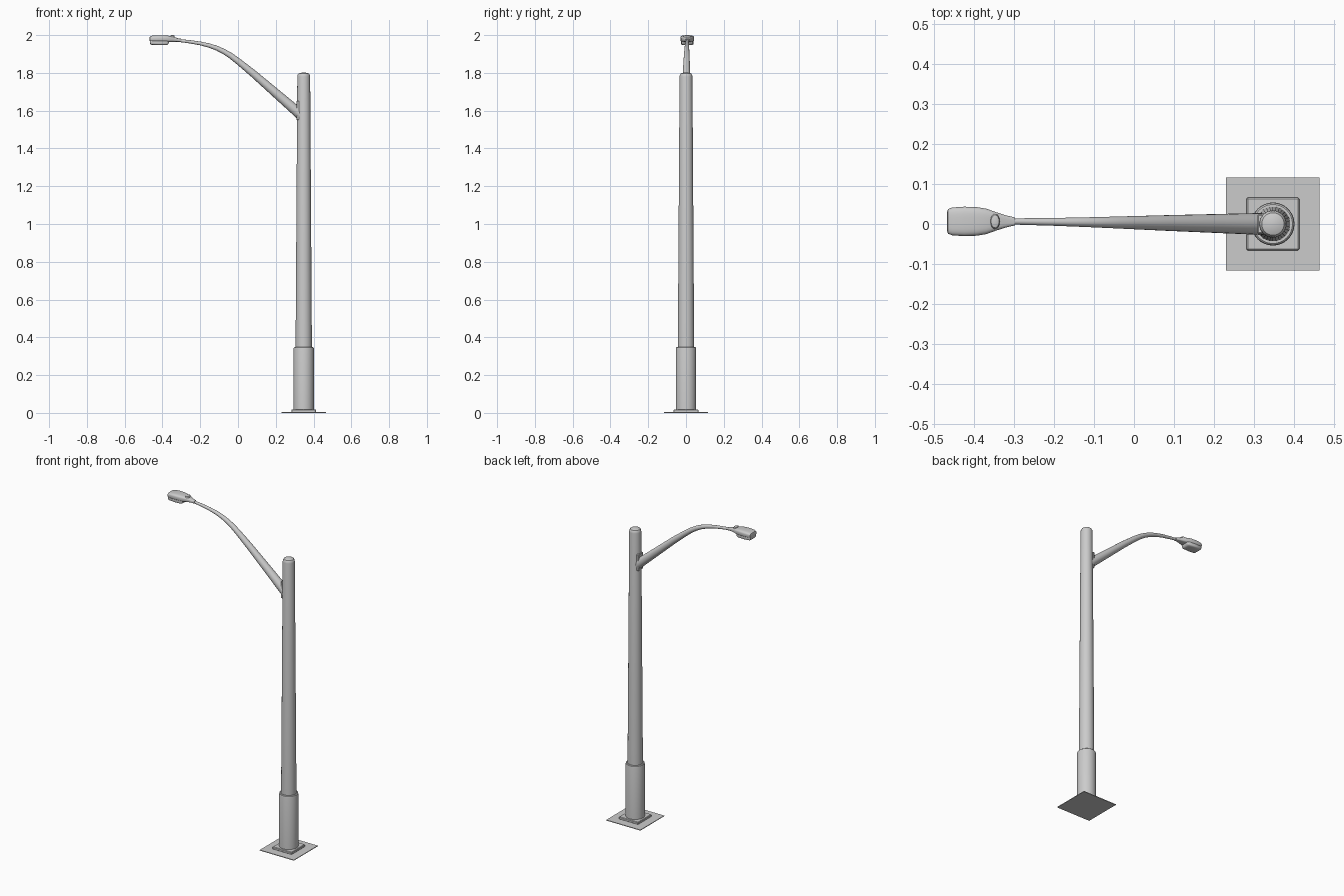
import bpy, bmesh, math
from mathutils import Vector

if "Cube" in bpy.data.objects:
    bpy.data.objects.remove(bpy.data.objects["Cube"])

PX = 0.348      # pole axis
HY = 0.0065     # lamp head centre line


def make(name, bm, smooth=True, angle=35):
    bmesh.ops.recalc_face_normals(bm, faces=bm.faces)
    me = bpy.data.meshes.new(name)
    bm.to_mesh(me)
    bm.free()
    ob = bpy.data.objects.new(name, me)
    bpy.context.collection.objects.link(ob)
    if smooth:
        bpy.ops.object.select_all(action='DESELECT')
        ob.select_set(True)
        bpy.context.view_layer.objects.active = ob
        bpy.ops.object.shade_smooth_by_angle(angle=math.radians(angle))
    return ob


def box(name, lo, hi, bevel=0):
    bm = bmesh.new()
    bmesh.ops.create_cube(bm, size=1)
    for v in bm.verts:
        v.co = Vector((lo[i] + (v.co[i] + 0.5) * (hi[i] - lo[i]) for i in range(3)))
    if bevel:
        bmesh.ops.bevel(bm, geom=bm.edges[:], offset=bevel, segments=1, affect='EDGES')
    return make(name, bm, False)


def skin(name, rings, angle=35):
    """Join a list of equal-length point rings and cap both ends."""
    bm = bmesh.new()
    vs = [[bm.verts.new(p) for p in r] for r in rings]
    n = len(vs[0])
    for a, b in zip(vs, vs[1:]):
        for i in range(n):
            bm.faces.new((a[i], a[(i + 1) % n], b[(i + 1) % n], b[i]))
    bm.faces.new(vs[0])
    bm.faces.new(vs[-1])
    return make(name, bm, True, angle)


def turned(name, profile, cx, cy, sides=32, sx=1, angle=35):
    turn = [math.tau * i / sides for i in range(sides)]
    return skin(name, [[(cx + sx * r * math.cos(t), cy + r * math.sin(t), z)
                        for t in turn] for r, z in profile], angle)


# base plates
box("ground_plate", (PX - .117, -.117, 0), (PX + .117, .117, .004))
box("foot_plate", (PX - .066, -.066, .002), (PX + .066, .066, .018), .003)

# sleeve and tapered pole with rounded cap
turned("base_sleeve", [(.054, .003), (.054, .338), (.0525, .345), (.049, .348), (.042, .348)], PX, 0)
turned("pole", [(.0435, .3), (.034, 1.78), (.0325, 1.789), (.028, 1.796),
                (.018, 1.8), (.004, 1.802)], PX, 0)

# bracket holding the arm
box("arm_bracket", (.309, -.024, 1.55), (.335, .024, 1.652), .003)

# tapered arm swept along its path: x, z, radius
path = [(.335, 1.576, .028), (.2, 1.693, .0235), (.08, 1.797, .0195), (.0, 1.862, .0165),
        (-.04, 1.892, .015), (-.075, 1.913, .0137), (-.11, 1.930, .0125), (-.15, 1.944, .0112),
        (-.2, 1.956, .0098), (-.25, 1.964, .0088), (-.3, 1.970, .0078), (-.35, 1.975, .0075)]
rings = []
for k, (x, z, r) in enumerate(path):
    a, b = path[max(k - 1, 0)], path[min(k + 1, len(path) - 1)]
    d = Vector((b[0] - a[0], 0, b[1] - a[1])).normalized()
    side = Vector((0, 1, 0))
    up = d.cross(side)
    c = Vector((x, HY * (.335 - x) / .65, z))
    rings.append([c + r * (math.cos(t) * side + math.sin(t) * up)
                  for t in (math.tau * i / 20 for i in range(20))])
skin("arm", rings)


def loft(name, sections, power, sides=28):
    """Rounded-box sections along x: x, half width, bottom, top."""
    out = []
    for x, w, lo, hi in sections:
        ring = []
        for i in range(sides):
            t = math.tau * (i + .5) / sides
            c, s = math.cos(t), math.sin(t)
            ring.append((x, HY + w * math.copysign(abs(c) ** power, c),
                         (lo + hi) / 2 + (hi - lo) / 2 * math.copysign(abs(s) ** power, s)))
        out.append(ring)
    return skin(name, out, 45)


# lamp housing
loft("lamp_housing", [(-.468, .024, 1.972, 1.988), (-.466, .031, 1.967, 1.993),
                      (-.455, .035, 1.964, 1.997), (-.425, .037, 1.963, 1.999),
                      (-.395, .036, 1.963, 1.999), (-.37, .032, 1.963, 1.997),
                      (-.345, .023, 1.964, 1.992), (-.32, .015, 1.965, 1.984),
                      (-.298, .010, 1.962, 1.980)], .6)

# lens tray below the housing
loft("lamp_lens", [(-.466, .027, 1.955, 1.978), (-.459, .032, 1.949, 1.978),
                   (-.42, .034, 1.947, 1.978), (-.378, .031, 1.947, 1.978),
                   (-.37, .027, 1.951, 1.978), (-.364, .022, 1.962, 1.978)], .45)

# sensor cap on the housing
turned("light_sensor", [(.019, 1.98), (.019, 1.994), (.016, 1.998), (.008, 2.0)],
       -.348, HY, 24, .62)
